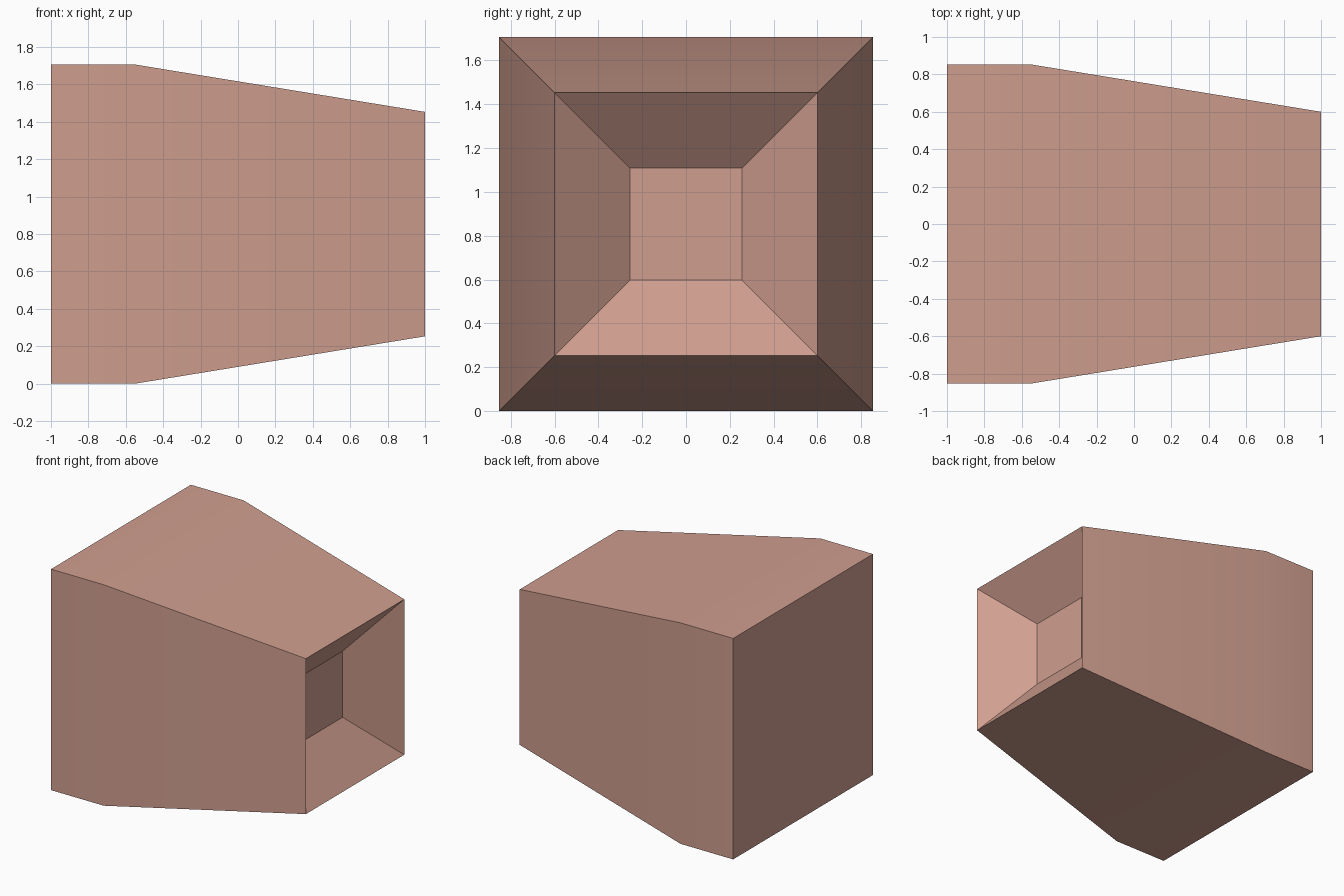
import bpy, bmesh, math

cube = bpy.data.objects.get("Cube")
if cube:
    bpy.data.objects.remove(cube, do_unlink=True)

# One matte clay colour
clay = bpy.data.materials.new("clay pink")
clay.use_nodes = True
colour = (0.63, 0.345, 0.275, 1.0)
clay.diffuse_color = colour
clay.node_tree.nodes["Principled BSDF"].inputs["Base Color"].default_value = colour

# Square sections along x: (x, half width), from the closed end,
# along the tapered sides, then back into the sloped recess
MID_Z = 0.853
sections = [(-1.0, 0.853), (-0.55, 0.853), (1.0, 0.6), (0.715, 0.255)]

bm = bmesh.new()
rings = [[bm.verts.new((x, sy * h, MID_Z + sz * h))
          for sy, sz in ((-1, -1), (1, -1), (1, 1), (-1, 1))]
         for x, h in sections]
for a, b in zip(rings, rings[1:]):
    for i in range(4):
        j = (i + 1) % 4
        bm.faces.new((a[i], a[j], b[j], b[i]))
bm.faces.new(rings[0])    # closed end
bm.faces.new(rings[-1])   # recess floor
bmesh.ops.recalc_face_normals(bm, faces=bm.faces)

mesh = bpy.data.meshes.new("tapered_housing")
bm.to_mesh(mesh)
bm.free()
mesh.materials.append(clay)
housing = bpy.data.objects.new("tapered_housing", mesh)
bpy.context.collection.objects.link(housing)

# Smooth over the shallow bend, sharp at the corners
bpy.ops.object.select_all(action='DESELECT')
housing.select_set(True)
bpy.context.view_layer.objects.active = housing
bpy.ops.object.shade_smooth_by_angle(angle=math.radians(30))
